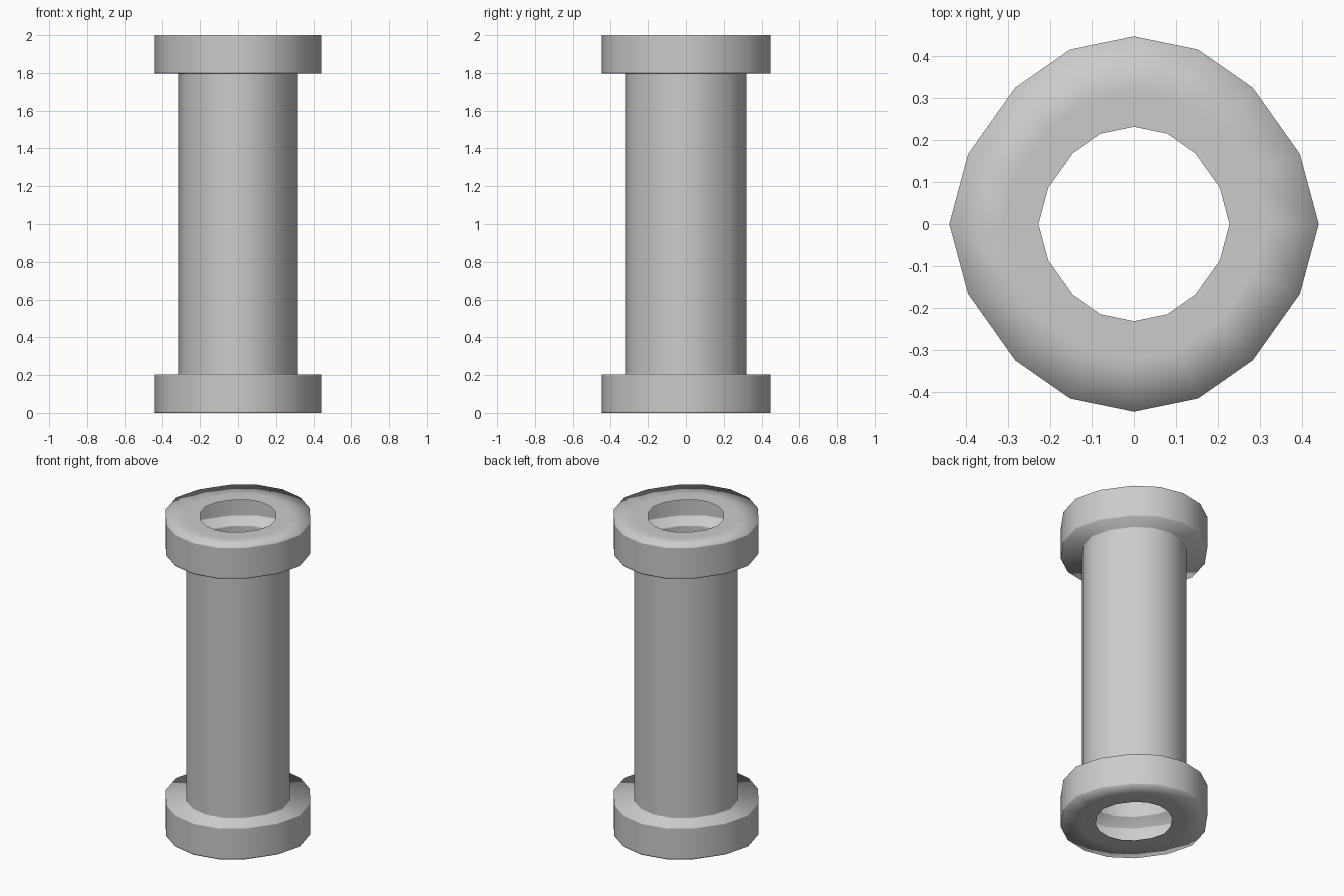
import bpy, bmesh

if "Cube" in bpy.data.objects:
    bpy.data.objects.remove(bpy.data.objects["Cube"])

# One quarter of the slightly uneven 16-sided cross-section (unit size)
quarter = [(0.984, 0), (0.884, 0.373), (0.633, 0.727), (0.342, 0.93), (0, 1)]
half = quarter + [(-x, y) for x, y in reversed(quarter[:-1])]
section = half + [(x, -y) for x, y in reversed(half[1:-1])]

# Lower half profile (size, height): open hole, flange, support loops, shaft
FLANGE, SHAFT, HOLE, T, S = 0.448, 0.319, 0.232, 0.202, 0.008
lower = [(HOLE, 0), (SHAFT, 0), (FLANGE, 0), (FLANGE, S), (FLANGE, T - S),
         (FLANGE, T), (SHAFT, T), (SHAFT, T + S)]
profile = lower + [(r, 2 - z) for r, z in reversed(lower)]

# Hollow flanged tube, a single skin open at both ends
bm = bmesh.new()
rings = [[bm.verts.new((x * r, y * r, z)) for x, y in section] for r, z in profile]
n = len(section)
for a, b in zip(rings, rings[1:]):
    for i in range(n):
        j = (i + 1) % n
        f = bm.faces.new((a[i], a[j], b[j], b[i]))
        f.smooth = True
mesh = bpy.data.meshes.new("flanged_tube")
bm.to_mesh(mesh)
bm.free()
obj = bpy.data.objects.new("flanged_tube", mesh)
bpy.context.collection.objects.link(obj)
